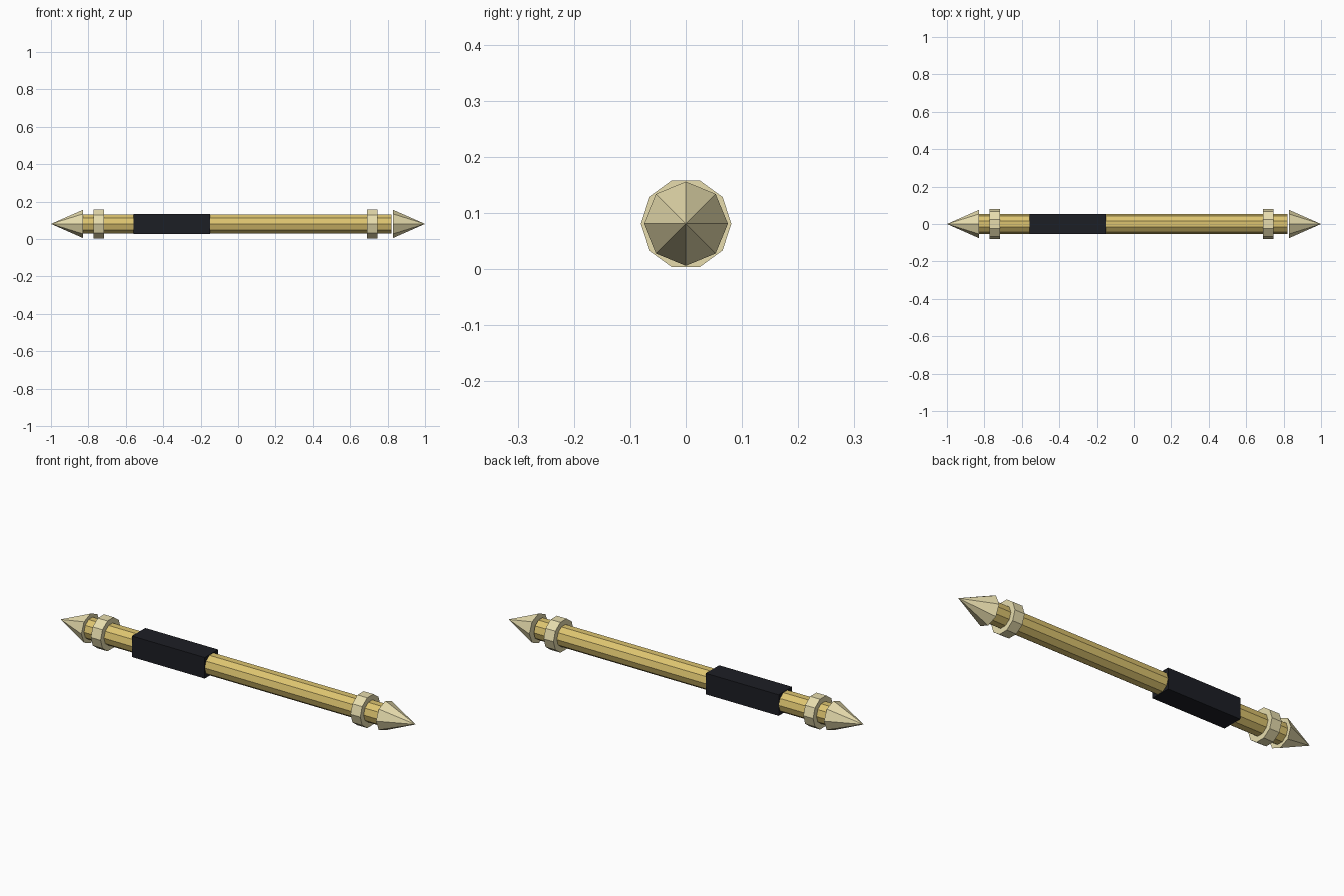
import bpy, math

if "Cube" in bpy.data.objects:
    bpy.data.objects.remove(bpy.data.objects["Cube"])

Z = 0.081  # height of the staff axis

def material(name, rgb):
    m = bpy.data.materials.new(name)
    m.diffuse_color = (*rgb, 1)
    m.use_nodes = True
    m.node_tree.nodes["Principled BSDF"].inputs["Base Color"].default_value = m.diffuse_color
    return m

gold = material("gold", (0.72, 0.55, 0.16))
pale = material("pale_gold", (0.80, 0.72, 0.42))
black = material("black", (0.012, 0.013, 0.018))

def along_x(name, x0, x1, r0, r1, sides, mat):
    """Flat-sided cylinder or cone lying on the x axis from x0 to x1."""
    bpy.ops.mesh.primitive_cone_add(vertices=sides, radius1=r0, radius2=r1,
                                    depth=abs(x1 - x0),
                                    location=((x0 + x1) / 2, 0, Z),
                                    rotation=(0, math.copysign(math.pi / 2, x1 - x0), 0))
    o = bpy.context.object
    o.name = name
    o.data.materials.append(mat)
    return o

# Shaft
shaft = along_x("shaft", -0.83, 0.82, 0.0535, 0.0535, 10, gold)

# Square hand grip
bpy.ops.mesh.primitive_cube_add(size=1, location=(-0.355, 0, Z))
grip = bpy.context.object
grip.name = "grip"
grip.scale = (0.41, 0.107, 0.107)
grip.data.materials.append(black)

# Collars and pointed tips at both ends
for side, sx, ring_x in (("left", -1, -0.745), ("right", 1, 0.718)):
    along_x(side + "_collar", ring_x - 0.0275, ring_x + 0.0275, 0.081, 0.081, 10, pale)
    along_x(side + "_tip", sx * 0.83, sx, 0.075, 0, 8, pale)
